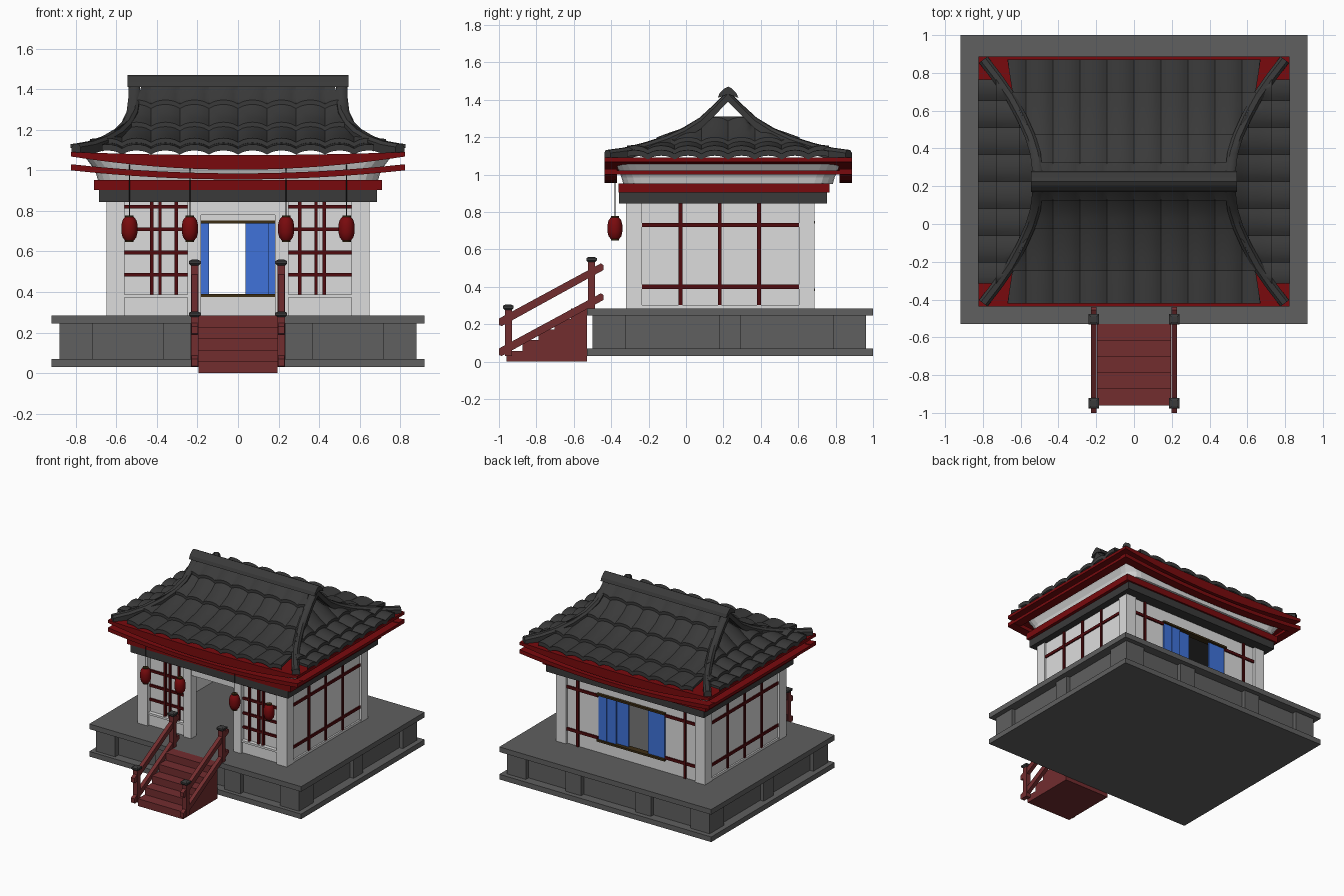
import bpy, bmesh, math

if "Cube" in bpy.data.objects:
    bpy.data.objects.remove(bpy.data.objects["Cube"])

YC = 0.225   # ridge line of the roof


def mat(name, r, g, b):
    m = bpy.data.materials.new(name)
    m.diffuse_color = (r, g, b, 1)
    m.use_nodes = True
    m.node_tree.nodes["Principled BSDF"].inputs["Base Color"].default_value = m.diffuse_color
    return m


WHITE = mat("plaster white", .72, .72, .72)
TILE = mat("roof charcoal", .042, .042, .042)
STONE = mat("stone grey", .115, .115, .115)
RED = mat("eave red", .19, .003, .004)
BAR = mat("lattice maroon", .08, .003, .004)
STAIR = mat("stair red wood", .17, .026, .028)
BLUE = mat("screen blue", .05, .17, .70)
BROWN = mat("rail brown", .045, .026, .007)


def make(name, verts, faces, m, smooth=False):
    me = bpy.data.meshes.new(name)
    me.from_pydata(verts, [], faces)
    bm = bmesh.new()
    bm.from_mesh(me)
    bmesh.ops.remove_doubles(bm, verts=bm.verts, dist=1e-4)
    bmesh.ops.recalc_face_normals(bm, faces=bm.faces)
    bm.to_mesh(me)
    bm.free()
    me.materials.append(m)
    o = bpy.data.objects.new(name, me)
    bpy.context.collection.objects.link(o)
    if smooth:
        bpy.ops.object.select_all(action='DESELECT')
        o.select_set(True)
        bpy.context.view_layer.objects.active = o
        bpy.ops.object.shade_smooth_by_angle(angle=math.radians(40))
    return o


def loft(name, rings, m, smooth=False):
    n = len(rings[0])
    faces = [(i * n + j, i * n + (j + 1) % n, (i + 1) * n + (j + 1) % n, (i + 1) * n + j)
             for i in range(len(rings) - 1) for j in range(n)]
    faces += [tuple(range(n)), tuple(range((len(rings) - 1) * n, len(rings) * n))]
    return make(name, [v for r in rings for v in r], faces, m, smooth)


def box(name, x0, x1, y0, y1, z0, z1, m):
    return loft(name, [[(x0, y0, z), (x1, y0, z), (x1, y1, z), (x0, y1, z)] for z in (z0, z1)], m)


def pair(name, x0, x1, *rest):
    box(name + "_right", x0, x1, *rest)
    box(name + "_left", -x1, -x0, *rest)


def prism(name, yz, x0, x1, m):
    loft(name, [[(x, y, z) for y, z in yz] for x in (x0, x1)], m)


def interp(table, t):
    for (a, va), (b, vb) in zip(table, table[1:]):
        if t <= b:
            return va + (vb - va) * max(0, t - a) / (b - a)
    return table[-1][1]


# stone platform with raised blocks
box("platform_bottom", -.919, .919, -.53, 1, .03, .07, STONE)
box("platform_top", -.919, .919, -.53, 1, .245, .285, STONE)
box("platform_core", -.85, .85, -.46, .93, .07, .245, STONE)
for y0, y1 in ((-.5, -.32), (.786, .963)):
    pair("platform_corner", .715, .88, y0, y1, .07, .245, STONE)
pair("platform_side_block", .80, .88, .176, .294, .07, .245, STONE)
for y0, y1 in ((-.5, -.4), (.87, .963)):
    pair("platform_block", .235, .37, y0, y1, .07, .245, STONE)

# stairs and railings
steps = [(-.53, 0)]
for i in range(5):
    steps += [(-.96 + .086 * i, .057 * i), (-.96 + .086 * i, .057 * (i + 1))]
prism("stairs", steps[0:1] + steps[1:] + [(-.53, .285)], -.195, .195, STAIR)
for s in (-1, 1):
    for z in (.035, .195):
        prism("stair_rail", [(-1, z), (-.985, z - .005), (-.44, z + .295), (-.44, z + .32), (-.455, z + .33), (-1, z + .035)],
              s * .198, s * .228, STAIR)
    for y, z in ((-.95, .03), (-.505, .285)):
        x = s * .213
        box("stair_post", x - .019, x + .019, y - .019, y + .019, z, z + .25, STAIR)
        loft("post_cap", [[(x + a * r, y + b * r, z + h) for a, b in ((-1, -1), (1, -1), (1, 1), (-1, 1))]
                          for r, h in ((.018, .245), (.028, .255), (.028, .268), (.015, .275))], TILE)

# walls, corner posts and door frame
for y0, y1 in ((-.32, -.235), (.605, .688)):
    pair("corner_post", .56, .647, y0, y1, .285, .845, WHITE)
pair("side_wall", .605, .63, -.24, .61, .285, .845, WHITE)
pair("side_sill", .605, .642, -.24, .61, .285, .303, WHITE)
pair("door_post", .183, .25, -.32, -.25, .285, .845, WHITE)
box("door_header", -.19, .19, -.315, -.255, .78, .845, WHITE)
pair("front_window_panel", .25, .56, -.285, -.265, .37, .845, WHITE)
pair("front_window_base", .25, .56, -.30, -.25, .285, .375, WHITE)
pair("front_window_sill", .245, .565, -.315, -.25, .372, .388, WHITE)
pair("back_wall", .29, .57, .645, .67, .285, .845, WHITE)
box("back_wall_under", -.29, .29, .645, .67, .285, .378, WHITE)
box("back_wall_over", -.29, .29, .645, .67, .75, .845, WHITE)

# maroon lattice
for y in (-.03, .18, .39):
    pair("side_bar", .625, .641, y - .01, y + .01, .303, .845, BAR)
for z in (.40, .73):
    pair("side_crossbar", .625, .639, -.24, .61, z - .011, z + .011, BAR)
    pair("back_crossbar", .29, .56, .665, .68, z - .011, z + .011, BAR)
pair("back_bar", .455, .475, .665, .682, .285, .845, BAR)
for x in (.305, .385, .425):
    pair("front_bar", x - .008, x + .008, -.302, -.28, .388, .845, BAR)
for z in (.485, .595, .71, .82):
    pair("front_crossbar", .25, .56, -.299, -.28, z - .009, z + .009, BAR)

# sliding back screens
for z in (.376, .737):
    box("window_rail", -.295, .295, .64, .69, z, z + .015, BROWN)
for x0, x1, y in ((-.285, -.142, .66), (.037, .15, .65), (.135, .21, .664), (.215, .287, .664)):
    box("blue_screen", x0, x1, y, y + .012, .39, .738, BLUE)

# beams and cornice
box("grey_beam", -.684, .684, -.357, .755, .845, .903, TILE)
box("red_beam", -.709, .709, -.36, .768, .903, .952, RED)


def round_rect(hx, hy, z, r=.1):
    return [(sx * (hx - r) + r * math.cos(a), YC + sy * (hy - r) + r * math.sin(a), z)
            for k, (sx, sy) in enumerate(((1, 1), (-1, 1), (-1, -1), (1, -1)))
            for a in [math.pi / 2 * (k + i / 4) for i in range(5)]]


loft("cornice", [round_rect(*p) for p in ((.69, .56, .95), (.70, .57, .985), (.72, .585, 1.02), (.75, .60, 1.06))], WHITE)


# curved red eaves, sagging towards the middle
def sag_strip(name, y0, y1, top, bottom, sag_top, sag_bottom):
    rings = []
    for i in range(17):
        x = .822 * (i / 8 - 1)
        k = 1 - (x / .822) ** 2
        t, b = top - sag_top * k, bottom - sag_bottom * k
        rings.append([(x, y0, b), (x, y1, b), (x, y1, t), (x, y0, t)])
    loft(name, rings, RED)


sag_strip("roof_deck", -.437, .887, 1.09, 1.068, .015, .065)
sag_strip("lower_eave_front", -.437, -.37, 1.03, 1.0, .045, .045)
sag_strip("lower_eave_back", .82, .887, 1.03, 1.0, .045, .045)
pair("lower_eave_side", .755, .822, -.43, .88, 1.0, 1.022, RED)


# tiled roof: overlapping courses of rounded tile columns
def tiles(name, place, courses, height, width, pitch):
    n, per = 72, 6
    rows = []
    for d0, d1 in zip(courses, courses[1:]):
        for t, lift in ((0, -.008), (0, .022), (.33, .015), (.67, .008), (1, 0)):
            d = d0 + (d1 - d0) * t
            w, z = interp(width, d), interp(height, d)
            row = []
            for i in range(n + 1):
                s = (i - n / 2) * pitch / per
                hump = .02 * abs(math.sin(math.pi * s / pitch)) ** .7
                row.append(place(max(-w, min(w, s)), d, z + lift + hump))
            rows.append(row)
    m = n + 1
    faces = [(r * m + i, r * m + i + 1, r * m + m + i + 1, r * m + m + i)
             for r in range(len(rows) - 1) for i in range(n)]
    make(name, [v for r in rows for v in r], faces, TILE, True)


MAIN_Z = [(0, 1.42), (.07, 1.335), (.15, 1.255), (.24, 1.20), (.34, 1.155), (.48, 1.115), (.65, 1.085)]
MAIN_W = [(0, .47), (.15, .51), (.34, .59), (.45, .64), (.64, .67)]
SIDE_Z = [(.46, 1.29), (.52, 1.235), (.59, 1.165), (.70, 1.12), (.84, 1.085)]
SIDE_W = [(.46, .09), (.5, .14), (.55, .28), (.65, .45), (.73, .54), (.83, .54)]
for s, side in ((-1, "front"), (1, "back")):
    tiles("roof_tiles_" + side, lambda a, d, z: (a, YC + s * d, z), (.645, .475, .25, .10, 0), MAIN_Z, MAIN_W, .143)
for s, side in ((-1, "left"), (1, "right")):
    tiles("roof_tiles_" + side, lambda a, d, z: (s * d, YC + a, z), (.825, .73, .61, .46), SIDE_Z, SIDE_W, .143)
    prism("gable_" + side, [(YC - .18, 1.2), (YC + .18, 1.2), (YC + .10, 1.31), (YC - .10, 1.31)],
          s * .455, s * .465, TILE)

# ridge and hip ridges
prism("ridge", [(YC - .055, 1.41), (YC - .045, 1.435), (YC - .02, 1.46), (YC, 1.47), (YC + .02, 1.46),
                (YC + .045, 1.435), (YC + .055, 1.41), (YC, 1.43)], -.545, .545, TILE)
HIP = [(0, .51, 1.425), (.07, .512, 1.355), (.15, .522, 1.28), (.24, .55, 1.225), (.34, .595, 1.18),
       (.45, .655, 1.145), (.55, .725, 1.12), (.645, .798, 1.107)]
for sx in (-1, 1):
    for sy in (-1, 1):
        rings = []
        for i, (d, x, z) in enumerate(HIP):
            a, b = HIP[max(0, i - 1)], HIP[min(len(HIP) - 1, i + 1)]
            dx, dd = b[1] - a[1], b[0] - a[0]
            l = math.hypot(dx, dd)
            rings.append([(sx * (x + u * dd / l), YC + sy * (d - u * dx / l), z + v) for u, v in
                          ((-.028, -.035), (-.028, .008), (-.014, .024), (.014, .024), (.028, .008), (.028, -.035))])
        loft("hip_ridge", rings, TILE, True)

# hanging lanterns
for x in (-.535, -.237, .237, .535):
    def ring(r, z, n=12):
        return [(x + r * math.cos(2 * math.pi * i / n), -.38 + r * math.sin(2 * math.pi * i / n), z) for i in range(n)]
    loft("lantern", [ring(r, z) for r, z in ((.022, .655), (.034, .67), (.04, .695), (.04, .73), (.034, .755), (.022, .77))], RED, True)
    for z in (.648, .768):
        loft("lantern_cap", [ring(.021, z), ring(.021, z + .009)], BROWN)
    loft("lantern_string", [ring(.002, .775, 4), ring(.002, 1.03, 4)], TILE)
